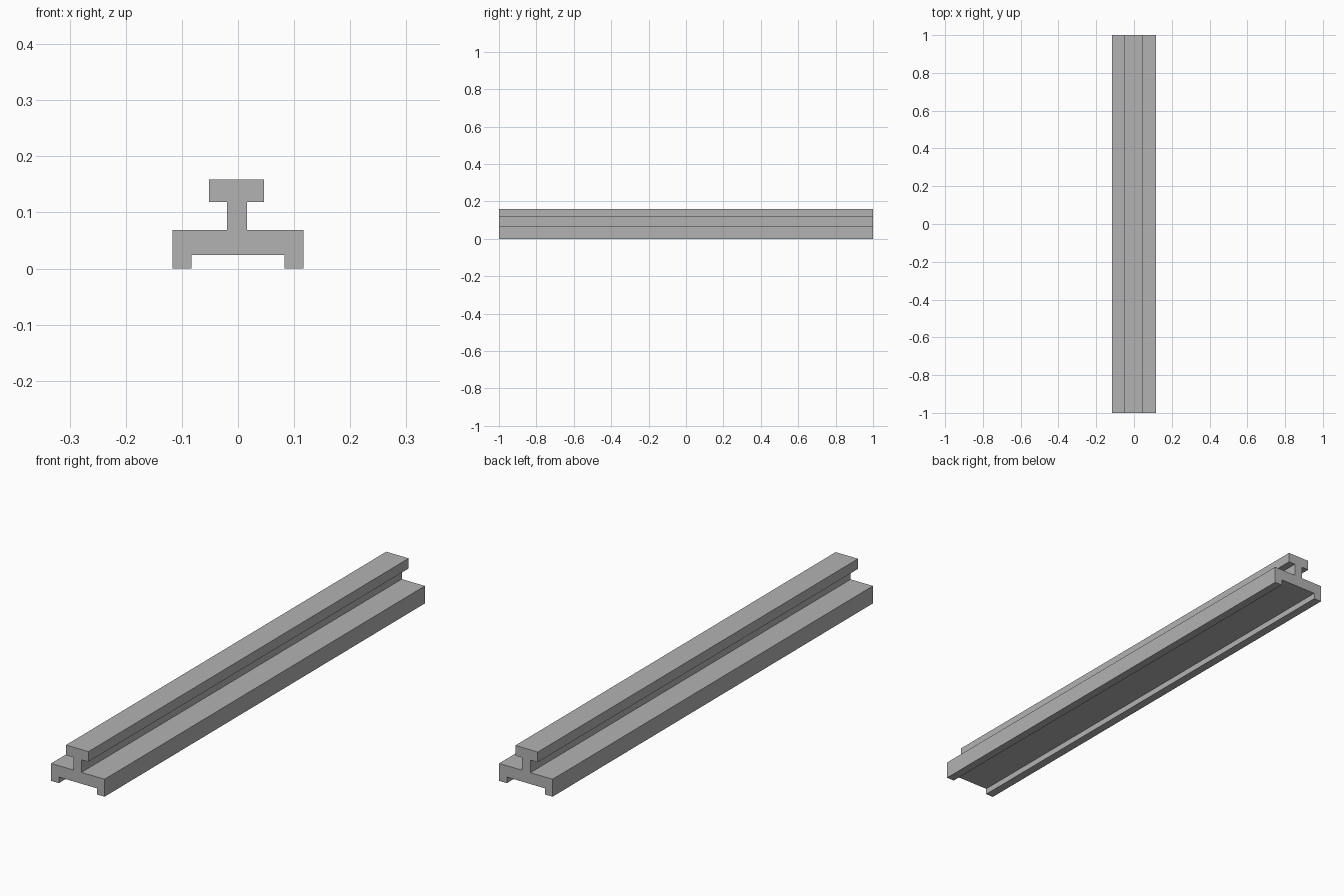
import bpy
import bmesh

cube = bpy.data.objects.get("Cube")
if cube:
    bpy.data.objects.remove(cube, do_unlink=True)

LENGTH = 2.0

# Plain grey finish
grey = bpy.data.materials.new("plain_grey")
grey.use_nodes = True
color = (0.45, 0.45, 0.45, 1.0)
grey.diffuse_color = color
grey.node_tree.nodes["Principled BSDF"].inputs["Base Color"].default_value = color

# Rail cross-section: channelled foot, narrow web, wide head (x, z)
profile = [
    (-0.117, 0), (-0.083, 0), (-0.083, 0.024), (0.083, 0.024),
    (0.083, 0), (0.117, 0), (0.117, 0.069), (0.016, 0.069),
    (0.016, 0.119), (0.046, 0.119), (0.046, 0.159), (-0.052, 0.159),
    (-0.052, 0.119), (-0.02, 0.119), (-0.02, 0.069), (-0.117, 0.069),
]


def extrude_profile(name, points, length, material):
    """Extrude an (x, z) outline along y, centred on the origin."""
    bm = bmesh.new()
    face = bm.faces.new([bm.verts.new((x, -length / 2, z)) for x, z in points])
    result = bmesh.ops.extrude_face_region(bm, geom=[face], use_keep_orig=True)
    moved = [v for v in result["geom"] if isinstance(v, bmesh.types.BMVert)]
    bmesh.ops.translate(bm, verts=moved, vec=(0, length, 0))
    bmesh.ops.recalc_face_normals(bm, faces=bm.faces)
    mesh = bpy.data.meshes.new(name)
    bm.to_mesh(mesh)
    bm.free()
    mesh.materials.append(material)
    obj = bpy.data.objects.new(name, mesh)
    bpy.context.collection.objects.link(obj)
    return obj


extrude_profile("rail", profile, LENGTH, grey)
